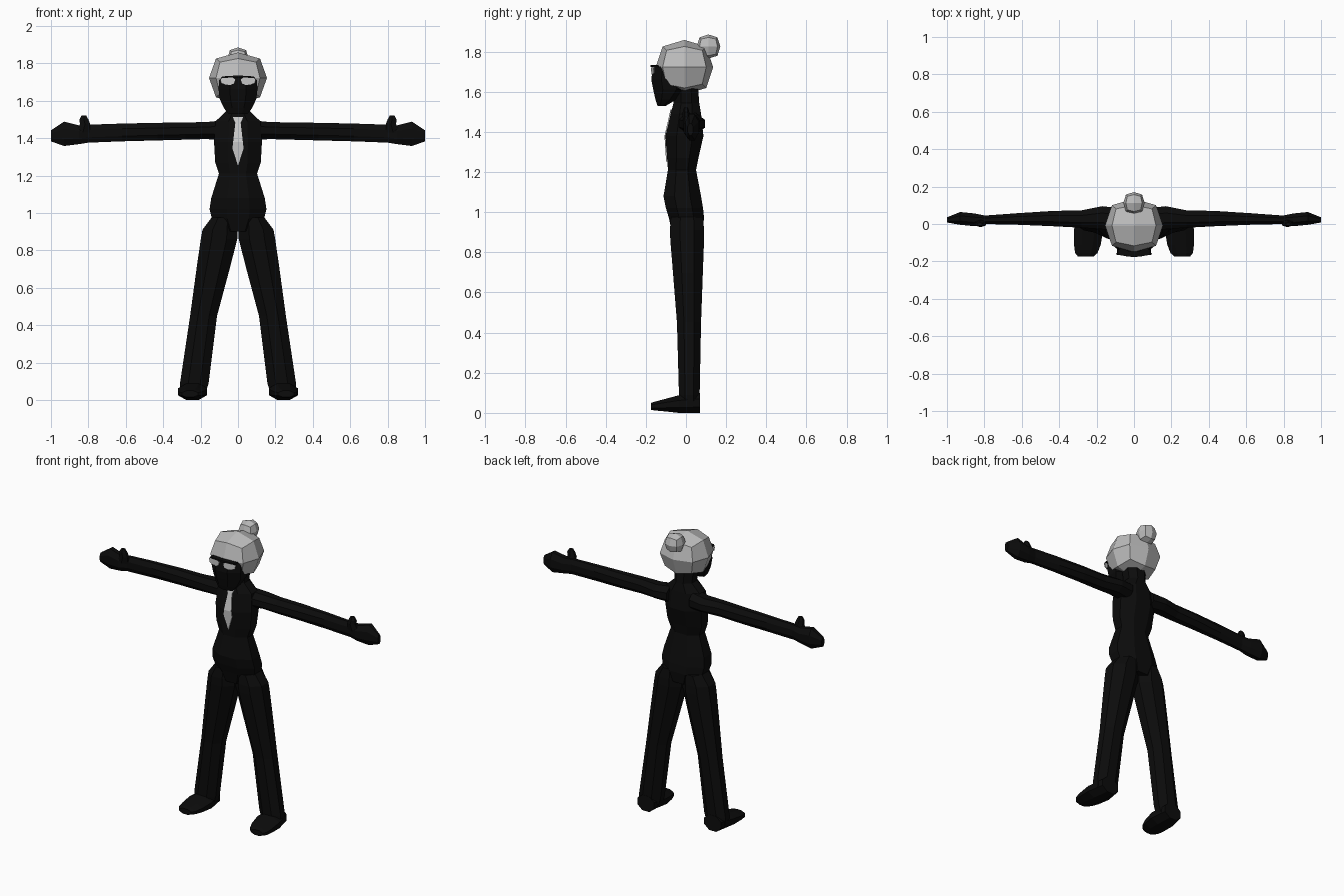
import bpy, bmesh, math
from mathutils import Vector


def material(name, v):
    m = bpy.data.materials.new(name)
    m.diffuse_color = (v, v, v, 1)
    return m


BLACK = material("suit black", 0.0035)
GREY = material("hair grey", 0.50)
WHITE = material("tie light grey", 0.60)


def finish(name, bm, mat, mirror=False):
    bmesh.ops.recalc_face_normals(bm, faces=bm.faces)
    me = bpy.data.meshes.new(name)
    bm.to_mesh(me)
    bm.free()
    me.materials.append(mat)
    ob = bpy.data.objects.new(name, me)
    bpy.context.collection.objects.link(ob)
    if mirror:
        ob.modifiers.new("mirror", 'MIRROR').use_mirror_merge = False
    return ob


def loft(name, axis, rings, mat, mirror=False, sides=8):
    """Rings are (position, low a, high a, low b, high b) across the axis."""
    bm = bmesh.new()
    loops = []
    k = 1 / math.cos(math.pi / sides)
    for p, a0, a1, b0, b1 in rings:
        loop = []
        for i in range(sides):
            t = 2 * math.pi * (i + 0.5) / sides
            a = (a0 + a1) / 2 + (a1 - a0) / 2 * k * math.cos(t)
            b = (b0 + b1) / 2 + (b1 - b0) / 2 * k * math.sin(t)
            co = {'x': (p, a, b), 'y': (a, p, b), 'z': (a, b, p)}[axis]
            loop.append(bm.verts.new(co))
        loops.append(loop)
    for l0, l1 in zip(loops, loops[1:]):
        for i in range(sides):
            j = (i + 1) % sides
            bm.faces.new((l0[i], l0[j], l1[j], l1[i]))
    bm.faces.new(loops[0])
    bm.faces.new(loops[-1])
    return finish(name, bm, mat, mirror)


def quad_ball(name, centre, size, mat):
    """Faceted ball: cube with each face split in four and rounded."""
    bm = bmesh.new()
    bmesh.ops.create_cube(bm, size=2)
    bmesh.ops.subdivide_edges(bm, edges=bm.edges[:], cuts=1, use_grid_fill=True)
    for v in bm.verts:
        n = sum(abs(c) > 0.5 for c in v.co)
        v.co *= {1: 1.0, 2: 0.76, 3: 0.62}[n]
        v.co = Vector(c * s for c, s in zip(v.co, size)) + Vector(centre)
    return finish(name, bm, mat)


def plate(name, outline, depth, mat, mirror=False):
    """Thin closed plate from front points (x, y, z)."""
    bm = bmesh.new()
    front = [bm.verts.new(p) for p in outline]
    back = [bm.verts.new((x, y + depth, z)) for x, y, z in outline]
    bm.faces.new(front)
    bm.faces.new(back[::-1])
    for i in range(len(front)):
        j = (i + 1) % len(front)
        bm.faces.new((front[i], front[j], back[j], back[i]))
    return finish(name, bm, mat, mirror)


# Head: hair, bun and face
quad_ball("hair", (0, -0.008, 1.722), (0.155, 0.143, 0.136), GREY)
quad_ball("hair_bun", (0, 0.112, 1.825), (0.057, 0.059, 0.06), GREY)
loft("face", 'z', [
    (1.53, -0.05, 0.05, -0.142, -0.10),
    (1.56, -0.075, 0.075, -0.152, -0.05),
    (1.61, -0.098, 0.098, -0.163, 0.0),
    (1.66, -0.104, 0.104, -0.173, 0.0),
    (1.725, -0.10, 0.10, -0.164, 0.0)], BLACK)

# Spectacles: two lenses, brow bars and a bridge
lens = [(0.014, 1.716), (0.022, 1.692), (0.04, 1.685), (0.068, 1.685),
        (0.09, 1.694), (0.095, 1.716), (0.082, 1.724), (0.03, 1.724)]
plate("lens", [(x, -0.176 + 0.15 * x, z) for x, z in lens], 0.006, WHITE, True)
brow = [(0.012, 1.724), (0.09, 1.722), (0.085, 1.73), (0.02, 1.734)]
plate("brow_bar", [(x, -0.178 + 0.15 * x, z) for x, z in brow], 0.03, BLACK, True)
plate("bridge", [(-0.02, -0.176, 1.722), (0.02, -0.176, 1.722),
                 (0.02, -0.176, 1.734), (-0.02, -0.176, 1.734)], 0.03, BLACK)

# Torso with neck
loft("torso", 'z', [
    (0.90, -0.09, 0.09, -0.07, 0.08),
    (0.97, -0.14, 0.14, -0.085, 0.09),
    (1.02, -0.152, 0.152, -0.10, 0.085),
    (1.08, -0.143, 0.143, -0.112, 0.075),
    (1.21, -0.102, 0.102, -0.09, 0.05),
    (1.27, -0.122, 0.122, -0.094, 0.062),
    (1.38, -0.128, 0.128, -0.102, 0.087),
    (1.49, -0.12, 0.12, -0.076, 0.075),
    (1.545, -0.062, 0.062, -0.062, 0.066),
    (1.62, -0.07, 0.07, -0.06, 0.06)], BLACK)

# Tie: knot and blade hugging the chest
plate("tie_knot", [(-0.028, -0.077, 1.512), (-0.014, -0.084, 1.482),
                   (0.014, -0.084, 1.482), (0.028, -0.077, 1.512)], 0.008, WHITE)
plate("tie_upper", [(-0.014, -0.083, 1.484), (-0.026, -0.107, 1.38),
                    (0.026, -0.107, 1.38), (0.014, -0.083, 1.484)], 0.008, WHITE)
plate("tie_lower", [(-0.026, -0.107, 1.38), (-0.03, -0.105, 1.345),
                    (0, -0.099, 1.253), (0.03, -0.105, 1.345),
                    (0.026, -0.107, 1.38)], 0.008, WHITE)

# Arms, hands and thumbs
loft("arm", 'x', [
    (0.08, -0.04, 0.085, 1.39, 1.495),
    (0.17, -0.028, 0.095, 1.395, 1.486),
    (0.28, -0.02, 0.073, 1.392, 1.484),
    (0.43, -0.012, 0.07, 1.388, 1.482),
    (0.62, -0.004, 0.058, 1.383, 1.478),
    (0.80, 0.0, 0.045, 1.376, 1.472)], BLACK, True)
loft("hand", 'x', [
    (0.79, 0.002, 0.044, 1.378, 1.47),
    (0.85, -0.012, 0.056, 1.368, 1.468),
    (0.93, -0.004, 0.064, 1.358, 1.488),
    (1.00, 0.008, 0.036, 1.383, 1.442)], BLACK, True)
loft("thumb", 'z', [
    (1.43, 0.79, 0.87, -0.01, 0.03),
    (1.475, 0.79, 0.845, -0.014, 0.018),
    (1.50, 0.80, 0.848, -0.014, 0.014),
    (1.522, 0.812, 0.836, -0.008, 0.008)], BLACK, True, 6)

# Trouser legs and shoes
loft("leg", 'z', [
    (0.975, 0.02, 0.142, -0.075, 0.085),
    (0.91, 0.004, 0.19, -0.08, 0.09),
    (0.86, 0.004, 0.199, -0.078, 0.09),
    (0.70, 0.045, 0.222, -0.065, 0.084),
    (0.45, 0.112, 0.256, -0.045, 0.075),
    (0.09, 0.157, 0.31, -0.035, 0.068),
    (0.035, 0.175, 0.308, -0.035, 0.07)], BLACK, True)
loft("shoe", 'y', [
    (0.07, 0.18, 0.30, 0.0, 0.10),
    (-0.035, 0.165, 0.322, 0.0, 0.088),
    (-0.11, 0.178, 0.321, 0.008, 0.068),
    (-0.155, 0.195, 0.315, 0.012, 0.056),
    (-0.174, 0.215, 0.30, 0.015, 0.05)], BLACK, True)
